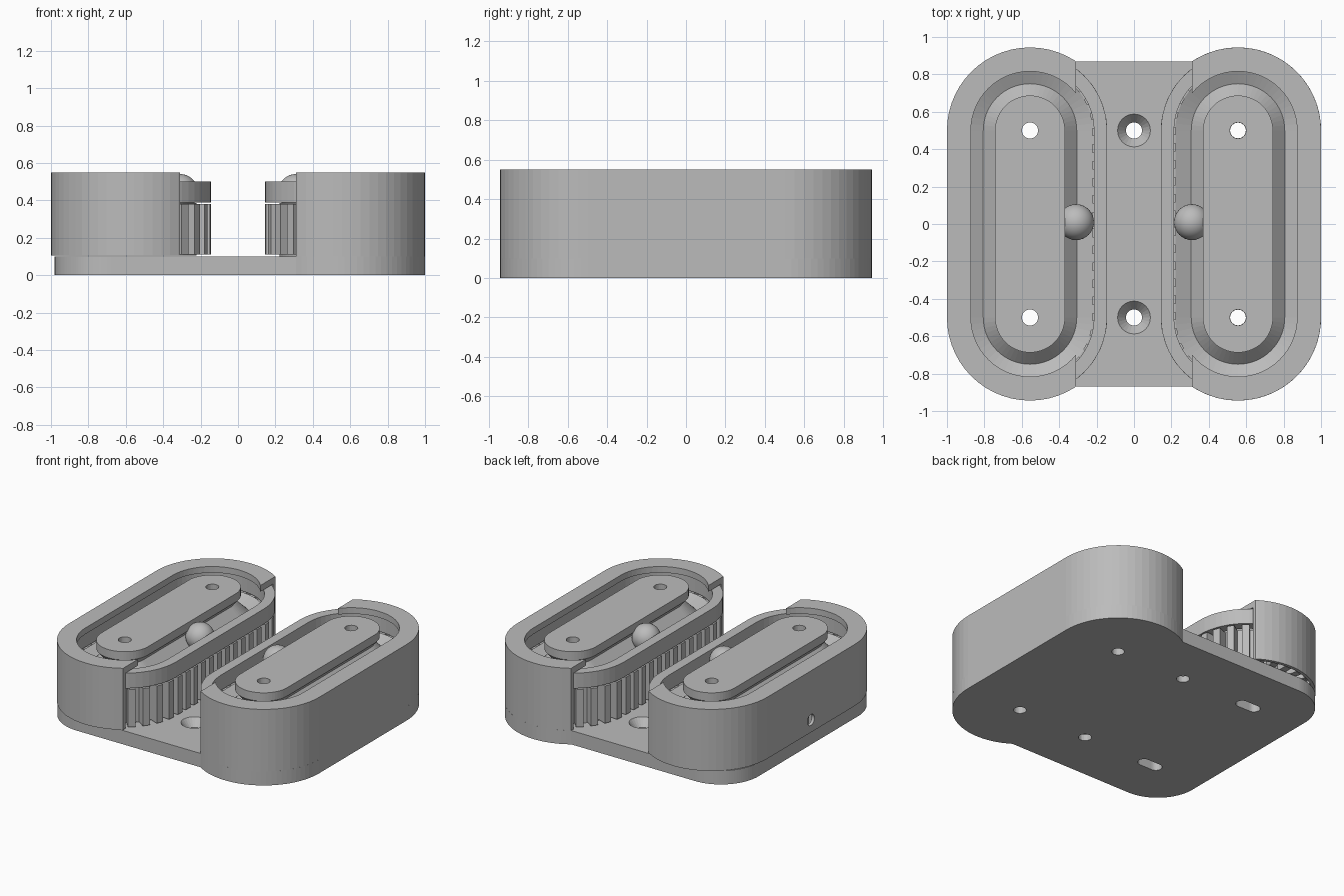
import bpy, bmesh, math
from mathutils import Matrix, Vector

if "Cube" in bpy.data.objects:
    bpy.data.objects.remove(bpy.data.objects["Cube"])

CX, CY, R, CUT = 0.556, 0.5, 0.444, 0.31   # track centre, end centre, shell radius, cut plane
SEG = 28

grey = bpy.data.materials.new("plain grey")
grey.diffuse_color = (0.5, 0.5, 0.5, 1)
grey.use_nodes = True
grey.node_tree.nodes["Principled BSDF"].inputs["Base Color"].default_value = grey.diffuse_color


def make(name, bm):
    bmesh.ops.recalc_face_normals(bm, faces=bm.faces[:])
    me = bpy.data.meshes.new(name)
    bm.to_mesh(me)
    bm.free()
    me.materials.append(grey)
    ob = bpy.data.objects.new(name, me)
    bpy.context.collection.objects.link(ob)
    return ob


def arc(cx, cy, r, a0, a1, n=SEG):
    return [(cx + r * math.cos(math.radians(a0 + (a1 - a0) * i / n)),
             cy + r * math.sin(math.radians(a0 + (a1 - a0) * i / n))) for i in range(n + 1)]


def stadium(cx, r):
    return arc(cx, CY, r, 0, 180) + arc(cx, -CY, r, 180, 360)


def loft(outlines, closed):
    """Skin a list of (points, z) loops; closed joins last to first, else caps."""
    bm = bmesh.new()
    loops = [[bm.verts.new((x, y, z)) for x, y in pts] for pts, z in outlines]
    pairs = list(zip(loops, loops[1:])) + ([(loops[-1], loops[0])] if closed else [])
    for a, b in pairs:
        n = len(a)
        for i in range(n):
            j = (i + 1) % n
            bm.faces.new((a[i], a[j], b[j], b[i]))
    if not closed:
        bm.faces.new(loops[0][::-1])
        bm.faces.new(loops[-1])
    return bm


def sweep(cx, profile, closed):
    return loft([(stadium(cx, r), z) for r, z in profile], closed)


def drill(ob, bm):
    """Subtract the cutter mesh from the object."""
    cutter = make("cutter", bm)
    cutter.hide_render = True
    mod = ob.modifiers.new("hole", 'BOOLEAN')
    mod.operation = 'DIFFERENCE'
    mod.solver = 'EXACT'
    mod.object = cutter
    bpy.context.view_layer.objects.active = ob
    bpy.ops.object.modifier_apply(modifier=mod.name)
    bpy.data.objects.remove(cutter)


def rod(x, y, z0, z1, r0, r1=None):
    return loft([(arc(x, y, r0, 0, 345, 23), z0),
                 (arc(x, y, r0 if r1 is None else r1, 0, 345, 23), z1)], False)


# base plate: full round end on the right, smaller rounded corners on the left
a = math.degrees(math.acos((CUT - CX) / R))
outline = (arc(CX, CY, R, 0, a) + arc(-0.68, 0.57, 0.3, 90, 180) +
           arc(-0.68, -0.57, 0.3, 180, 270) + arc(CX, -CY, R, 360 - a, 360))
base = make("base_plate", loft([(outline, 0), (outline, 0.1)], False))
for y in (-CY, CY):
    drill(base, rod(0, y, -0.1, 0.2, 0.043))              # mounting hole
    drill(base, rod(0, y, 0.045, 0.105, 0.043, 0.092))    # countersink
    drill(base, rod(CX, y, -0.1, 0.2, 0.042))             # fixed side screw hole
    slot = arc(-CX + 0.05, y, 0.042, -90, 90, 10) + arc(-CX - 0.05, y, 0.042, 90, 270, 10)
    drill(base, loft([(slot, -0.1), (slot, 0.2)], False))  # adjusting slot

for side, label in ((-1, "left"), (1, "right")):
    cx = side * CX
    z0 = 0.105 if side < 0 else 0.1

    # outer shell with an inward lip, cut open toward the middle
    bm = sweep(cx, [(R, z0), (R, 0.55), (0.316, 0.55), (0.316, 0.505),
                    (0.422, 0.505), (0.422, z0)], True)
    cut = bmesh.ops.bisect_plane(bm, geom=bm.verts[:] + bm.edges[:] + bm.faces[:],
                                 plane_co=(side * CUT, 0, 0), plane_no=(-side, 0, 0),
                                 clear_outer=True)
    edges = [e for e in cut["geom_cut"] if isinstance(e, bmesh.types.BMEdge)]
    bmesh.ops.edgenet_fill(bm, edges=edges)
    shell = make(label + "_shell", bm)
    if side < 0:                                          # adjusting hole in the outer wall
        bm = bmesh.new()
        bmesh.ops.create_cone(bm, cap_ends=True, segments=24, radius1=0.04, radius2=0.04,
                              depth=0.2, matrix=Matrix.Translation((-1, 0, 0.195)) @
                              Matrix.Rotation(math.pi / 2, 4, 'Y'))
        drill(shell, bm)

    # central island with an undercut ball groove
    hub = make(label + "_island", sweep(cx, [
        (0.335, z0), (0.335, 0.385), (0.25, 0.345), (0.15, 0.445),
        (0.187, 0.49), (0.187, 0.55)], False))
    for y in (-CY, CY):
        drill(hub, rod(cx, y, 0.0, 0.7, 0.043))

    # belt: top ring and separate slats below it
    make(label + "_belt_ring", sweep(cx, [(0.412, 0.39), (0.412, 0.5),
                                          (0.342, 0.5), (0.342, 0.39)], True))
    bm = bmesh.new()
    rm, count = 0.372, 48
    half = math.pi * rm
    total = 2 + 2 * half
    for i in range(count):
        s = (i + 0.5) * total / count
        if s < 1:
            x, y, ang = rm, s - 0.5, 0
        elif s < 1 + half:
            ang = (s - 1) / rm
            x, y = rm * math.cos(ang), 0.5 + rm * math.sin(ang)
        elif s < 2 + half:
            x, y, ang = -rm, 0.5 - (s - 1 - half), math.pi
        else:
            ang = math.pi + (s - 2 - half) / rm
            x, y = rm * math.cos(ang), -0.5 + rm * math.sin(ang)
        bmesh.ops.create_cube(bm, size=1, matrix=Matrix.Translation((cx + x, y, 0.245)) @
                              Matrix.Rotation(ang, 4, 'Z') @
                              Matrix.Diagonal((0.08, 0.05, 0.27, 1)))
    make(label + "_belt_slats", bm)

    # one ball resting in the groove
    bm = bmesh.new()
    bmesh.ops.create_uvsphere(bm, u_segments=32, v_segments=20, radius=0.096,
                              matrix=Matrix.Translation((side * CUT, 0.01, 0.445)))
    for f in bm.faces:
        f.smooth = True
    make(label + "_ball", bm)
